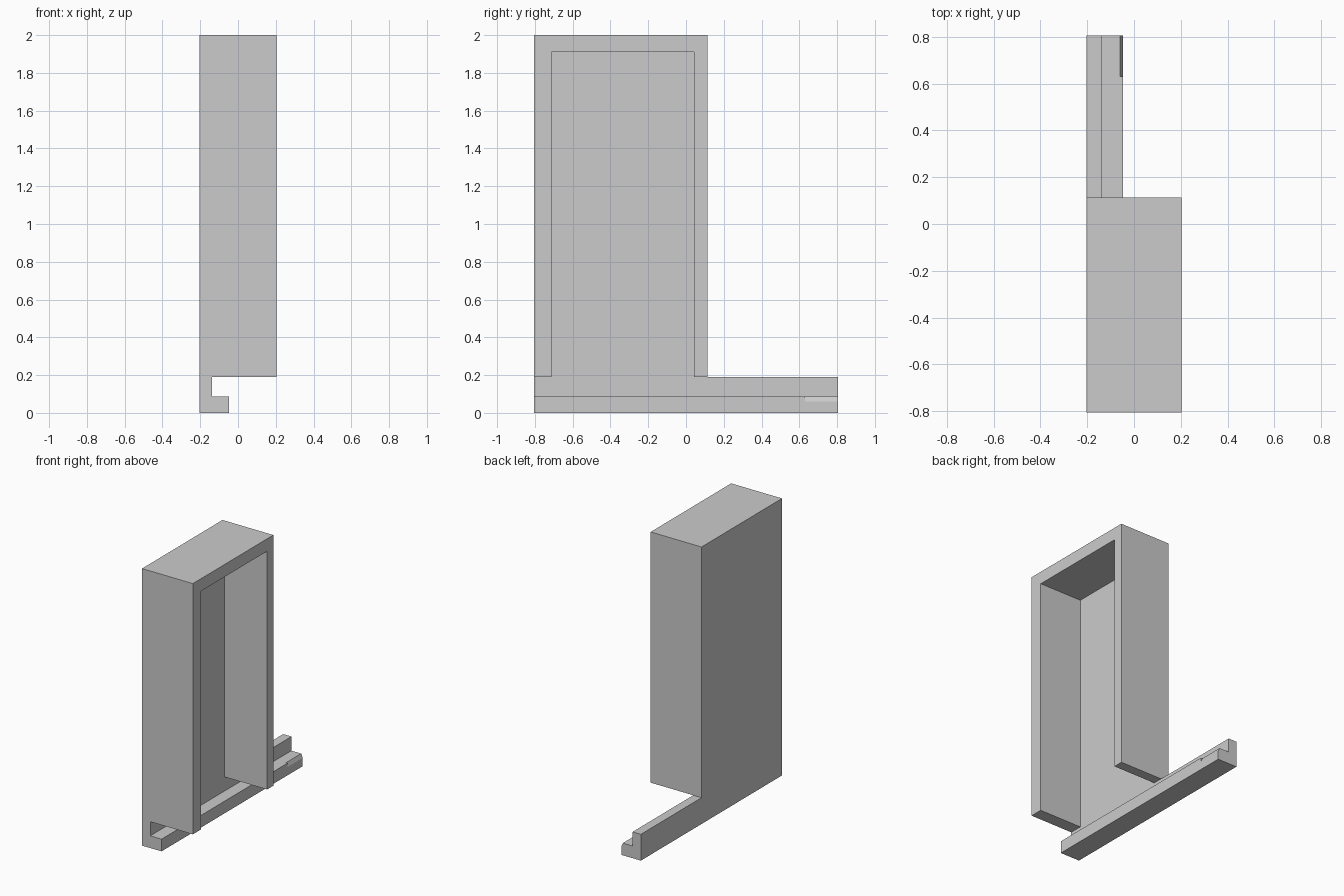
import bpy
import bmesh
from mathutils import Vector

cube = bpy.data.objects.get("Cube")
if cube:
    bpy.data.objects.remove(cube, do_unlink=True)

# Main dimensions
SIDE, FRONT, BACK = 0.203, -0.805, 0.805
SHELL_BACK, TOP, RAIL_TOP = 0.113, 2.0, 0.19
PANEL, FOOT, FOOT_TOP = -0.137, -0.047, 0.088

grey = bpy.data.materials.new("plain grey")
grey.use_nodes = True
colour = (0.6, 0.6, 0.6, 1)
grey.diffuse_color = colour
grey.node_tree.nodes["Principled BSDF"].inputs["Base Color"].default_value = colour


def prism(name, profile, y0, y1):
    """Extrude an x-z profile along y."""
    bm = bmesh.new()
    face = bm.faces.new([bm.verts.new((x, y0, z)) for x, z in profile])
    out = bmesh.ops.extrude_face_region(bm, geom=[face])
    verts = [g for g in out["geom"] if isinstance(g, bmesh.types.BMVert)]
    bmesh.ops.translate(bm, verts=verts, vec=Vector((0, y1 - y0, 0)))
    bmesh.ops.recalc_face_normals(bm, faces=bm.faces[:])
    mesh = bpy.data.meshes.new(name)
    bm.to_mesh(mesh)
    bm.free()
    mesh.materials.append(grey)
    obj = bpy.data.objects.new(name, mesh)
    bpy.context.collection.objects.link(obj)
    return obj


def rect(x0, x1, z0, z1):
    return [(x0, z0), (x1, z0), (x1, z1), (x0, z1)]


def cut(target, cutter):
    """Subtract the cutter, then discard it."""
    cutter.hide_render = True
    mod = target.modifiers.new("cut", 'BOOLEAN')
    mod.operation = 'DIFFERENCE'
    mod.solver = 'EXACT'
    mod.object = cutter
    bpy.context.view_layer.objects.active = target
    bpy.ops.object.modifier_apply(modifier=mod.name)
    bpy.data.objects.remove(cutter, do_unlink=True)


# Tall shell, open at the side and underneath
shell = prism("shell", rect(-SIDE, SIDE, RAIL_TOP, TOP), FRONT, SHELL_BACK)
cut(shell, prism("pocket_cutter", rect(PANEL, 0.4, 0.1, 1.91), -0.712, 0.042))

# L-shaped rail running past the back of the shell
rail = prism("base_rail", [(-SIDE, 0), (FOOT, 0), (FOOT, FOOT_TOP), (PANEL, FOOT_TOP),
                           (PANEL, RAIL_TOP), (-SIDE, RAIL_TOP)], FRONT, BACK)

# Short bevel on the rear end of the foot
bevel = [(FOOT - 0.012, FOOT_TOP), (FOOT, 0.06), (0, 0.06), (0, 0.12), (FOOT - 0.012, 0.12)]
cut(rail, prism("bevel_cutter", bevel, 0.63, 0.9))
